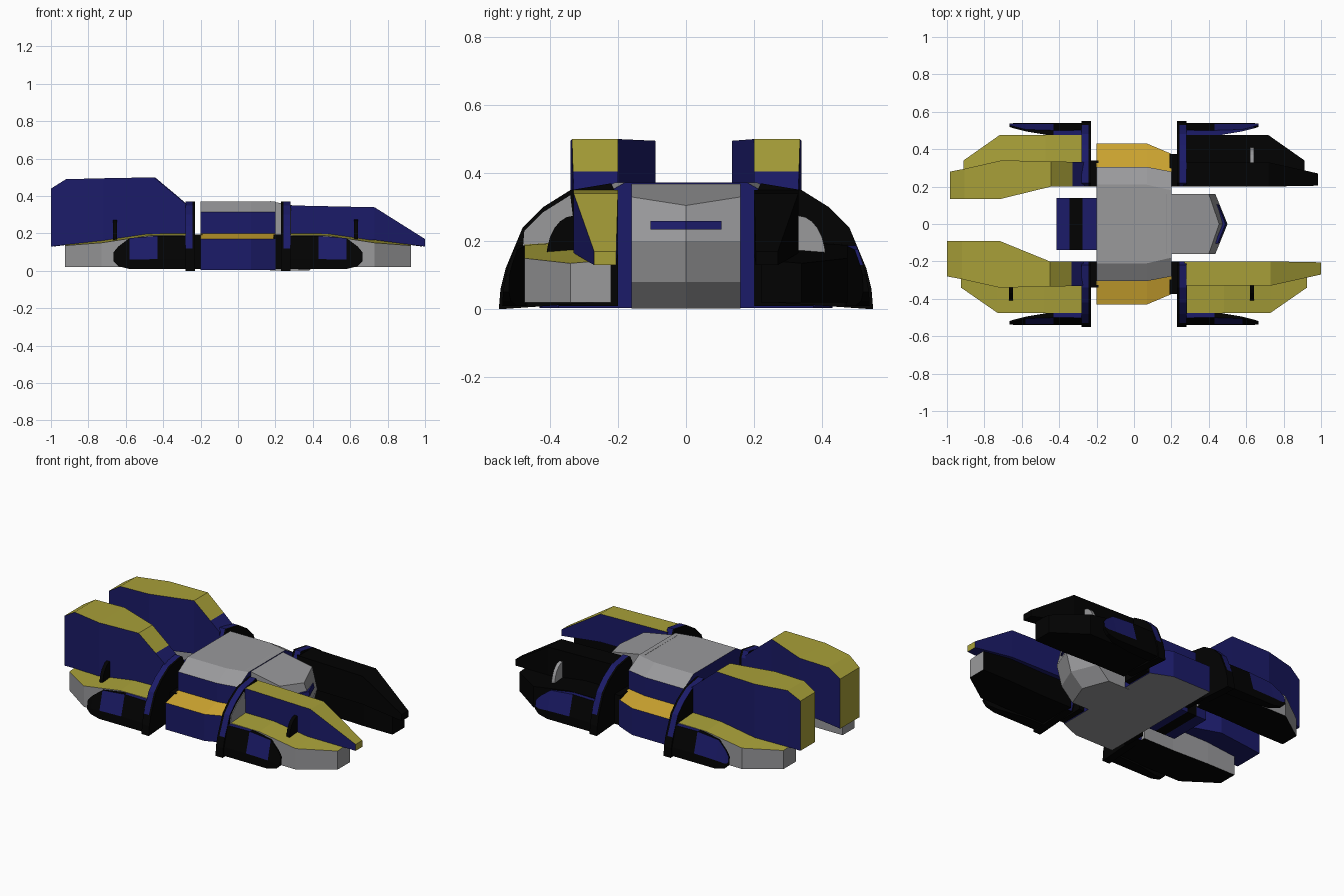
import bpy, bmesh, math

if "Cube" in bpy.data.objects:
    bpy.data.objects.remove(bpy.data.objects["Cube"])

# ---- flat colours
def mat(name, r, g, b):
    m = bpy.data.materials.new(name)
    m.diffuse_color = (r, g, b, 1)
    m.use_nodes = True
    m.node_tree.nodes["Principled BSDF"].inputs["Base Color"].default_value = m.diffuse_color
    return m

MATS = [mat("navy blue", .011, .011, .14), mat("mustard yellow", .39, .35, .04),
        mat("mid grey", .32, .32, .33), mat("black", .0006, .0006, .0006),
        mat("amber", .62, .38, .03)]
BLUE, YELLOW, GREY, BLACK, AMBER = range(5)

# ---- skin a list of equal-length sections; colour each face by a rule(centre, normal)
def loft(name, sections, rule):
    bm = bmesh.new()
    rings = [[bm.verts.new(p) for p in s] for s in sections]
    n = len(rings[0])
    for a, b in zip(rings, rings[1:]):
        for i in range(n):
            bm.faces.new((a[i], a[(i + 1) % n], b[(i + 1) % n], b[i]))
    bm.faces.new(rings[0])
    bm.faces.new(rings[-1])
    bmesh.ops.recalc_face_normals(bm, faces=bm.faces)
    for f in bm.faces:
        f.normal_update()
        f.material_index = rule(f.calc_center_median(), f.normal) if callable(rule) else rule
    me = bpy.data.meshes.new(name)
    bm.to_mesh(me)
    bm.free()
    for m in MATS:
        me.materials.append(m)
    ob = bpy.data.objects.new(name, me)
    bpy.context.collection.objects.link(ob)
    return ob

def box(name, x0, x1, y0, y1, z0, z1, rule):
    return loft(name, [[(x, y0, z0), (x, y1, z0), (x, y1, z1), (x, y0, z1)] for x in (x0, x1)], rule)

# ---- central hull, tapering to the front
def hull_section(x, wide, step, top):
    half = [(wide, 0.004), (wide, .17), (step, .2), (step, .315), (top, .372)]
    return [(x, y, z) for y, z in half] + [(x, -y, z) for y, z in reversed(half)]

def hull_colour(c, n):
    if n.z > .3:
        return AMBER if abs(c.y) > .3 else GREY
    return GREY if n.z < -.5 else BLUE

loft("hull", [hull_section(-.2, .43, .305, .21), hull_section(.07, .43, .305, .21),
              hull_section(.2, .375, .28, .18)], hull_colour)

# ---- pointed nose in stacked layers
def nose_layer(fx, mx, zb, zf, zm):
    return [(.17, -.16, zb), (fx, -.16, zf), (mx, 0, zm), (fx, .16, zf), (.17, .16, zb)]

loft("nose", [nose_layer(.32, .38, .002, .002, .002), nose_layer(.40, .465, .08, .08, .08),
              nose_layer(.435, .5, .2, .2, .2), nose_layer(.40, .455, .373, .33, .305)], GREY)

# blue viewing slit
def slit_section(y):
    x = .492 - abs(y) * .40
    return [(x - .03, y, .235), (x + .004, y, .235), (x - .004, y, .26), (x - .04, y, .26)]
loft("nose_slit_right", [slit_section(-.105), slit_section(0)], BLUE)
loft("nose_slit_left", [slit_section(0), slit_section(.105)], BLUE)

# ---- rear engine block in three bands
for i, (a, b, col) in enumerate([(-.415, -.345, BLUE), (-.345, -.275, BLACK), (-.275, -.2, BLUE)]):
    box(f"rear_block_{i}", a, b, -.14, .14, .03, .19, col)

# ---- four corners
ARC = [(.55, 0), (.545, .06), (.53, .12), (.48, .24), (.42, .30), (.34, .35), (.22, .37)]

for s in (-1, 1):
    for d in (-1, 1):
        tag = ("front" if d > 0 else "rear") + ("_left" if s > 0 else "_right")
        dark = s > 0 and d > 0              # this corner is all black
        k = .985 if s > 0 else 1.0          # the left pods are slightly shorter

        # upper pod
        if d > 0:
            rows = [(.27, .2, .33, .17, .35), (.73, .2, .33, .165, .34), (1.0, .205, .27, .13, .17)]
        else:
            yi = .09 if s < 0 else .135
            rows = [(.27, .2, .33, .17, .35), (.335, .2, .332, .17, .405), (.45, .2, .335, .17, .5),
                    (.72, yi, .34, .16, .495), (.92, yi, .295, .14, .49), (1.0, yi, .28, .13, .44)]
        def pod_colour(c, n):
            if dark:
                return BLACK
            if d < 0 and abs(c.x) < .335:
                return BLUE
            return YELLOW if n.z > .3 or n.x * d > .8 else BLUE
        loft("upper_pod_" + tag,
             [[(d * x * k, s * a, z0), (d * x * k, s * b, z0), (d * x * k, s * b, z1), (d * x * k, s * a, z1)]
              for x, a, b, z0, z1 in rows], pod_colour)

        # lower slab with sloping top
        def slab_colour(c, n):
            if dark or n.z < -.5 or (d > 0 and n.y * s < -.8):
                return BLACK
            return YELLOW if n.z > .3 else GREY
        loft("lower_slab_" + tag,
             [[(d * x * k, s * a, .02), (d * x * k, s * b, .02), (d * x * k, s * b, zo), (d * x * k, s * a, zi)]
              for x, a, b, zo, zi in [(.27, .23, .475, .19, .205), (.48, .23, .475, .188, .205),
                                      (.73, .22, .475, .15, .17), (.925, .22, .34, .135, .145)]],
             slab_colour)

        # curved fender plate with a blue band along its rim
        def fender_colour(c, n):
            if abs(n.x) > .8:
                return BLACK
            return BLUE if .1 < c.z < .365 and abs(c.x) > .24 else BLACK
        prof = ARC + [(.2, .33), (.2, .2), (.26, .02)]
        loft("fender_" + tag, [[(d * x, s * y, z) for y, z in prof] for x in (.23, .243, .28)],
             fender_colour)
        if d > 0 and s < 0:
            plate = [(.48, .17), (.475, .23), (.42, .285), (.34, .335), (.32, .17)]
            loft("fender_plate", [[(x, s * y, z) for y, z in plate] for x in (.278, .284)], GREY)

        # link between hull and fender
        y_link = .375 if d > 0 else .34
        box("link_" + tag, d * .19, d * .235, s * .2, s * y_link, .01, .195, BLACK)

        # outer skirt panel with blue patch
        def panel_section(x, z0, z1, yi):
            zm = z0 + (z1 - z0) * .3
            out = lambda z: .54 - .045 * (z / .2) ** 2
            return [(d * x, s * out(z0), z0), (d * x, s * out(zm), zm), (d * x, s * out(z1), z1),
                    (d * x, s * min(yi, out(z1) - .01), z1), (d * x, s * yi, z0)]
        def panel_colour(c, n):
            if n.z > .75:
                return BLUE if .43 > abs(c.x) or dark else BLACK
            far = .7 if s > 0 else .58
            return BLUE if .43 < abs(c.x) < far and c.z > .06 and n.y * s > 0 else BLACK
        loft("skirt_panel_" + tag,
             [panel_section(.27, .01, .185, .465), panel_section(.43, .01, .187, .47),
              panel_section(.58, .01, .175, .497), panel_section(.64, .025, .13, .515),
              panel_section(.665, .05, .10, .52)], panel_colour)

        # small half-round fin on the slab
        if not (s > 0 and d < 0):
            fx = .63 if d > 0 else -.657
            fin = [(.33 + .08 * math.cos(t * math.pi / 12), .15 + .125 * math.sin(t * math.pi / 12))
                   for t in range(7)] + [(.325, .15)]
            loft("fin_" + tag, [[(x, s * y, z) for y, z in fin] for x in (fx - .011, fx + .011)],
                 GREY if dark else BLACK)
